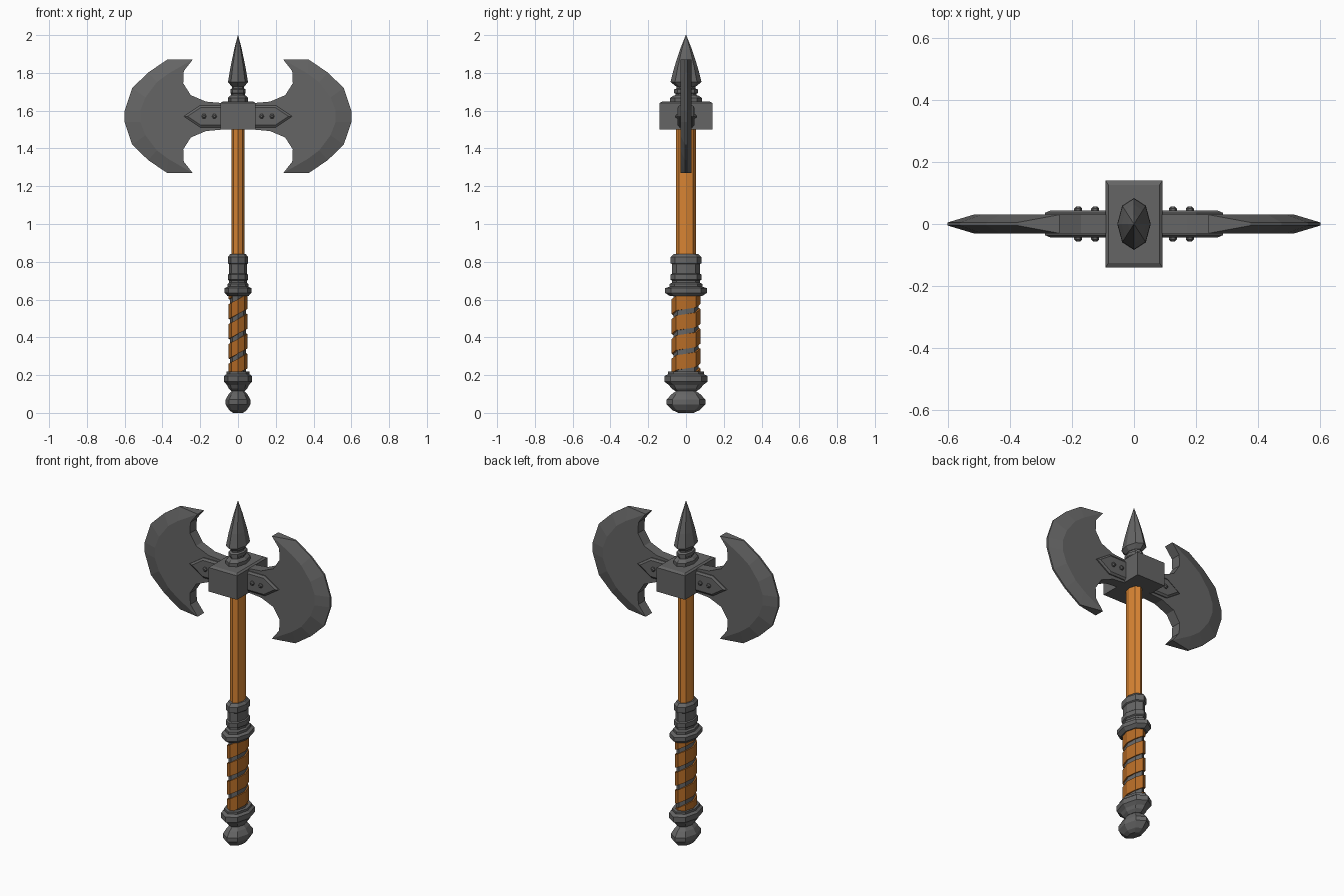
import bpy, bmesh, math

if "Cube" in bpy.data.objects:
    bpy.data.objects.remove(bpy.data.objects["Cube"])

MID = 1.57      # height of the axe head centre
OVAL = 1.55     # depth / width of the oval shaft parts


def material(name, rgb):
    m = bpy.data.materials.new(name)
    m.diffuse_color = (*rgb, 1)
    m.use_nodes = True
    m.node_tree.nodes["Principled BSDF"].inputs["Base Color"].default_value = m.diffuse_color
    return m


wood = material("wood", (0.68, 0.23, 0.033))
leather = material("leather", (0.47, 0.15, 0.02))
steel = material("steel", (0.13, 0.13, 0.13))


def build(name, verts, faces, mat=steel, mirror=False):
    bm = bmesh.new()
    vs = [bm.verts.new(v) for v in verts]
    for f in faces:
        bm.faces.new([vs[i] for i in f])
    bmesh.ops.recalc_face_normals(bm, faces=bm.faces)
    me = bpy.data.meshes.new(name)
    bm.to_mesh(me)
    bm.free()
    ob = bpy.data.objects.new(name, me)
    bpy.context.collection.objects.link(ob)
    me.materials.append(mat)
    if mirror:
        ob.modifiers.new("Mirror", 'MIRROR').use_mirror_merge = False
    return ob


def loft(name, rings, mat=steel, mirror=False):
    """Skin equal-length closed rings and cap both ends."""
    n = len(rings[0])
    verts = [p for r in rings for p in r]
    faces = [(k * n + i, k * n + (i + 1) % n, (k + 1) * n + (i + 1) % n, (k + 1) * n + i)
             for k in range(len(rings) - 1) for i in range(n)]
    faces += [list(range(n)), list(range(len(verts) - n, len(verts)))]
    return build(name, verts, faces, mat, mirror)


def turned(name, profile, mat=steel, oval=OVAL):
    """Eight-sided oval lathe from (radius, z) pairs."""
    angles = [math.tau * i / 8 for i in range(8)]
    return loft(name, [[(r * math.cos(a), r * oval * math.sin(a), z) for a in angles]
                       for r, z in profile], mat)


# Shaft and grip core
turned("shaft", [(.035, .8), (.035, 1.52)], wood, 1.5)
turned("grip_core", [(.042, .19), (.042, .65)])

# Helical grip wrap, steeper across the narrow front and back
pitch, low, high = .105, .21, .625
clamp = lambda z: min(max(z, low), high)
rings = []
for i in range(38):
    a = math.tau * i / 8
    z = low - .08 + pitch * i / 8 - .005 * math.sin(2 * a)
    rings.append([(r * math.cos(a), r * OVAL * math.sin(a), clamp(h))
                  for r, h in ((.038, z), (.049, z), (.049, z + .078), (.038, z + .078))])
loft("grip_wrap", rings, leather)

# Pommel, guard rings and collar
turned("pommel", [(.026, 0), (.046, .014), (.066, .045), (.066, .07), (.05, .098), (.034, .115), (.034, .13)])
turned("lower_guard", [(.036, .115), (.05, .13), (.058, .147), (.074, .165), (.074, .195), (.061, .205), (.061, .218)])
turned("upper_guard", [(.055, .618), (.072, .636), (.072, .66), (.056, .668), (.056, .682), (.046, .69)])
turned("collar", [(.047, .68), (.047, .7), (.053, .705), (.053, .732), (.047, .737),
                  (.047, .787), (.053, .792), (.053, .825), (.042, .84)])

# Head block with chamfered top
loft("head_block", [[(sx * x, sy * y, z) for sx, sy in ((-1, -1), (1, -1), (1, 1), (-1, 1))]
                    for x, y, z in ((.092, .14, 1.5), (.092, .14, 1.64), (.082, .126, 1.648))])

# Top spike and its stepped base
turned("spike_base", [(.054, 1.64), (.054, 1.668), (.044, 1.678), (.036, 1.682), (.036, 1.69),
                      (.041, 1.694), (.041, 1.712), (.032, 1.718), (.032, 1.735)])
turned("spike", [(.034, 1.728), (.053, 1.752), (.04, 1.83), (.02, 1.925), (.001, 2.0)])

# Blades: flat cheek, ground bevel, thin cutting edge (upper halves are mirrored in z)
back = [(.08, .07), (.17, .078), (.25, .112), (.29, .175), (.287, .24)]
ridge = [(.24, .3), (.37, .225), (.43, .18), (.49, .1), (.517, .03)]
edge = [(.375, .3), (.475, .232), (.56, .15), (.6, .03)]
flip = lambda pts: [(x, -z) for x, z in reversed(pts)]
back_n = len(back) * 2
cheek = flip(back) + back + ridge + flip(ridge)
rim = edge + flip(edge)
nc, nr = len(cheek), len(rim)
verts, faces = [], []
for s in (-1, 1):
    verts += [(x, s * .03, MID + z) for x, z in cheek]
    verts += [(x, s * .005, MID + z) for x, z in rim]
side = nc + nr
for o in (0, side):
    r0, e0 = o + back_n, o + nc
    faces.append(list(range(o, o + nc)))
    faces.append((r0, e0, r0 + 1))
    faces += [(r0 + 1 + i, e0 + i, e0 + i + 1, r0 + 2 + i) for i in range(nr - 1)]
    faces.append((o + nc - 2, e0 + nr - 1, o + nc - 1))
outline = list(range(back_n + 1)) + list(range(nc, side)) + [nc - 1]
for a, b in zip(outline, outline[1:] + outline[:1]):
    faces.append((a, b, b + side, a + side))
build("blades", verts, faces, mirror=True)

# Pointed straps clamping the blades
full = [(.08, -.058), (.2, -.058), (.287, 0), (.2, .058), (.08, .058)]
inset = [(.08, -.047), (.197, -.047), (.268, 0), (.197, .047), (.08, .047)]
loft("straps", [[(x, y, MID + z) for x, z in pts]
                for y, pts in ((-.044, inset), (-.036, full), (.036, full), (.044, inset))], mirror=True)

# Rivets through the straps
for k, x in enumerate((.125, .18)):
    loft(f"rivets_{k + 1}", [[(x + r * math.cos(math.tau * i / 6), y, MID + r * math.sin(math.tau * i / 6))
                              for i in range(6)]
                             for r, y in ((.006, -.057), (.013, -.05), (.013, .05), (.006, .057))], mirror=True)
